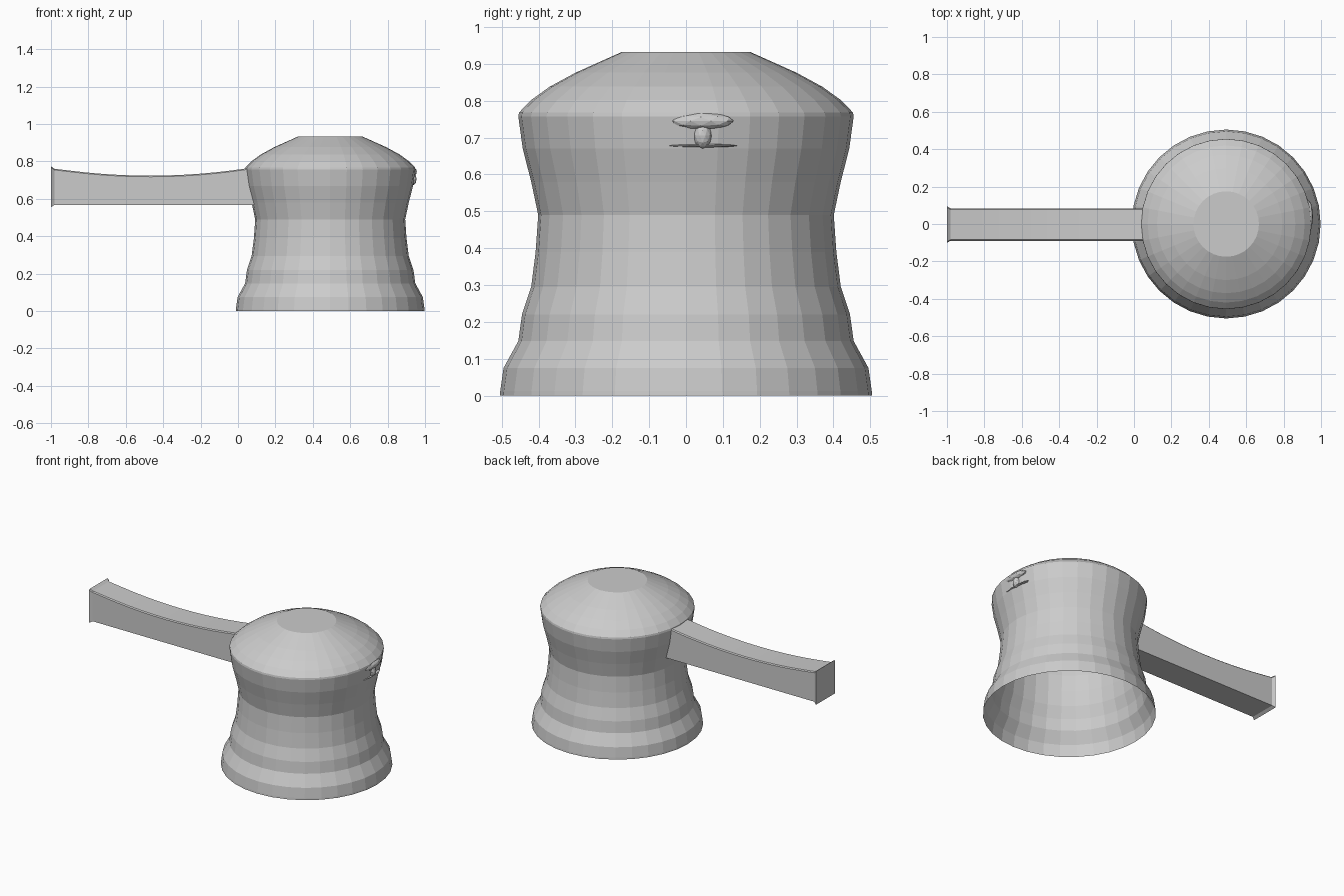
import bpy, bmesh
from math import sin, cos, pi

if "Cube" in bpy.data.objects:
    bpy.data.objects.remove(bpy.data.objects["Cube"])

CX = 0.493  # axis of the round body


def make_object(name, bm):
    bmesh.ops.recalc_face_normals(bm, faces=bm.faces)
    mesh = bpy.data.meshes.new(name)
    bm.to_mesh(mesh)
    bm.free()
    obj = bpy.data.objects.new(name, mesh)
    bpy.context.collection.objects.link(obj)
    return obj


def loft(name, rings, cap_start=False, cap_end=False):
    bm = bmesh.new()
    loops = [[bm.verts.new(p) for p in ring] for ring in rings]
    n = len(loops[0])
    for a, b in zip(loops, loops[1:]):
        for i in range(n):
            j = (i + 1) % n
            bm.faces.new((a[i], a[j], b[j], b[i]))
    if cap_start:
        bm.faces.new(loops[0])
    if cap_end:
        bm.faces.new(loops[-1])
    return make_object(name, bm)


def circle(r, z, n=32):
    return [(CX + r * cos(2 * pi * i / n), r * sin(2 * pi * i / n), z) for i in range(n)]


# Hollow waisted body with a domed top, open underneath
profile = [(0.505, 0), (0.504, 0.012), (0.495, 0.075), (0.455, 0.148), (0.445, 0.22),
           (0.42, 0.295), (0.408, 0.39), (0.401, 0.49), (0.42, 0.58), (0.443, 0.67),
           (0.455, 0.757), (0.453, 0.768), (0.42, 0.802), (0.37, 0.838),
           (0.30, 0.876), (0.175, 0.932)]
loft("body", [circle(r, z) for r, z in profile], cap_end=True)


# Handle with flat underside, dipped top and a small flare at the tip
def section(x, top, grow=0.0, slant=0.0):
    w, lo, hi, c = 0.087 + grow, 0.567 - grow, top + grow, 0.006
    pts = [(-w, lo), (w, lo), (w, hi - c), (w - c, hi), (c - w, hi), (-w, hi - c)]
    return [(x + slant * (hi - z), y - 0.003, z) for y, z in pts]


rings = [section(-1.0, 0.763, 0.011), section(-0.982, 0.761)]
for i in range(1, 13):
    x = -0.982 + i * 1.032 / 12
    rings.append(section(x, 0.724 + 0.038 * ((x + 0.47) / 0.51) ** 2,
                         slant=0.2 if i == 12 else 0.0))
loft("handle", rings, cap_start=True)


# Small irregular lump on the side opposite the handle
def lump(name, loc, size):
    bm = bmesh.new()
    bmesh.ops.create_icosphere(bm, subdivisions=2, radius=1)
    bmesh.ops.scale(bm, vec=size, verts=bm.verts)
    bmesh.ops.translate(bm, vec=loc, verts=bm.verts)
    make_object(name, bm)


lump("side_lump", (CX + 0.438, 0.04, 0.745), (0.026, 0.09, 0.024))
lump("side_stem", (CX + 0.438, 0.045, 0.705), (0.024, 0.025, 0.035))
lump("side_ledge", (CX + 0.43, 0.04, 0.678), (0.022, 0.10, 0.005))
